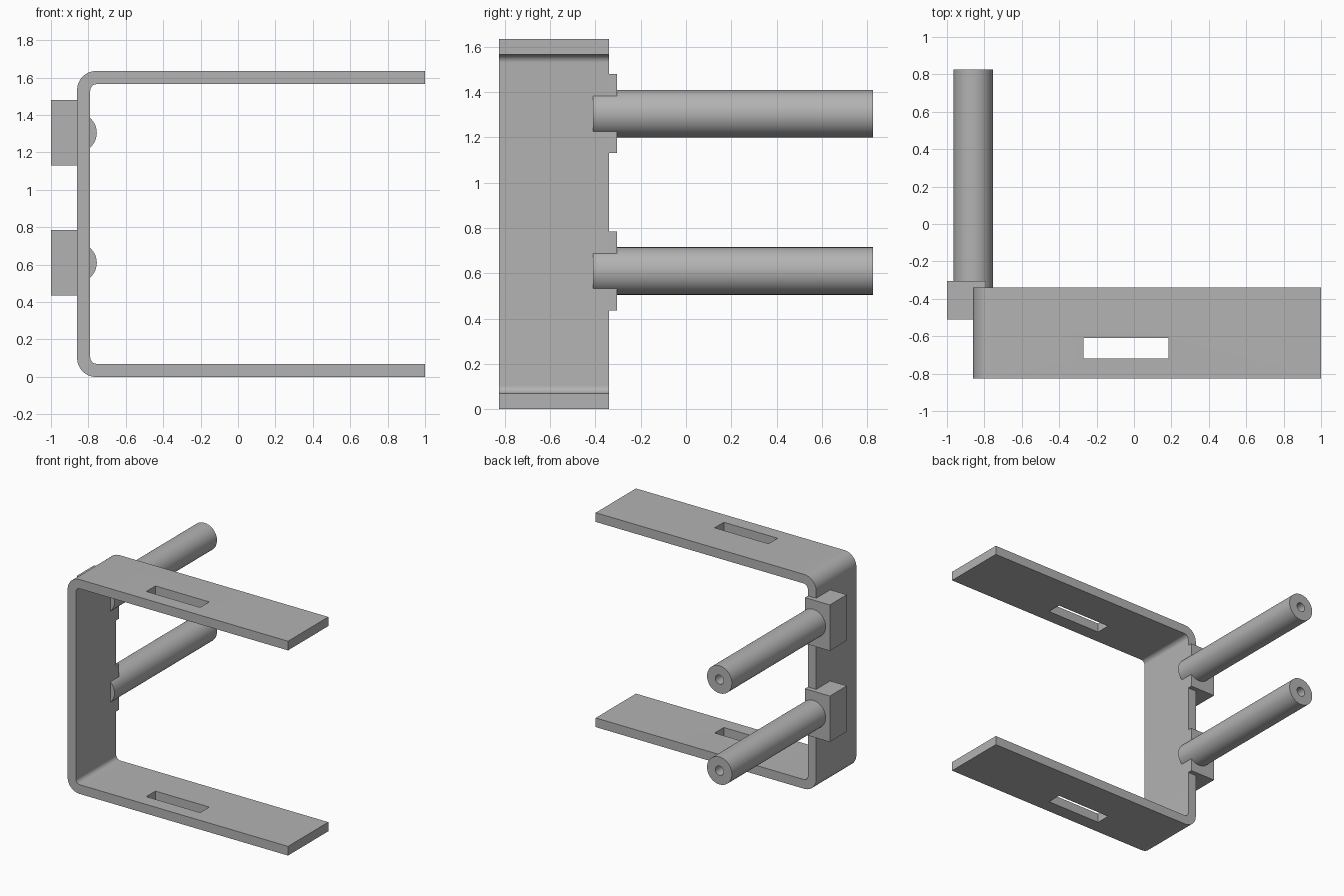
import bpy, bmesh, math
from mathutils import Matrix, Vector

cube = bpy.data.objects.get("Cube")
if cube:
    bpy.data.objects.remove(cube, do_unlink=True)

GREY = (0.45, 0.45, 0.45, 1)
metal = bpy.data.materials.new("plain grey")
metal.use_nodes = True
metal.diffuse_color = GREY
metal.node_tree.nodes["Principled BSDF"].inputs["Base Color"].default_value = GREY

FRONT, BACK = -0.825, 0.825
PLATE_BACK = -0.34
HEIGHT, THICK = 1.635, 0.07
WALL = -0.86                      # outer face of the upright wall
INNER = WALL + THICK
MID = HEIGHT / 2


def finish(name, bm, smooth=False):
    bmesh.ops.recalc_face_normals(bm, faces=bm.faces)
    mesh = bpy.data.meshes.new(name)
    bm.to_mesh(mesh)
    bm.free()
    mesh.materials.append(metal)
    obj = bpy.data.objects.new(name, mesh)
    bpy.context.collection.objects.link(obj)
    if smooth:
        bpy.ops.object.select_all(action='DESELECT')
        obj.select_set(True)
        bpy.context.view_layer.objects.active = obj
        bpy.ops.object.shade_smooth_by_angle(angle=math.radians(30))
    return obj


def box(name, low, high):
    low, high = Vector(low), Vector(high)
    bm = bmesh.new()
    bmesh.ops.create_cube(bm, size=1, matrix=Matrix.Translation((low + high) / 2)
                          @ Matrix.Diagonal((*(high - low), 1)))
    return finish(name, bm)


def bend(radius, inset, steps=12):
    """Lower corner arc, from the flange round to the wall."""
    cx, cz = WALL + inset + radius, inset + radius
    angles = [-math.pi / 2 * (1 + i / steps) for i in range(steps + 1)]
    return [(cx + radius * math.cos(a), cz + radius * math.sin(a)) for a in angles]


def mirrored(points):
    return [(x, HEIGHT - z) for x, z in reversed(points)]


# C-shaped bracket: bent strip extruded across its width
outer = [(1, 0)] + bend(0.1, 0)
inner = [(1, THICK)] + bend(0.035, THICK)
profile = outer + mirrored(outer) + (inner + mirrored(inner))[::-1]
bm = bmesh.new()
face = bm.faces.new([bm.verts.new((x, FRONT, z)) for x, z in profile])
ext = bmesh.ops.extrude_face_region(bm, geom=[face])
bmesh.ops.translate(bm, vec=(0, PLATE_BACK - FRONT, 0),
                    verts=[v for v in ext["geom"] if isinstance(v, bmesh.types.BMVert)])
bracket = finish("bracket", bm, smooth=True)

# One slot cut through both flanges
cutter = box("slot_cutter", (-0.27, -0.72, -0.2), (0.185, -0.61, HEIGHT + 0.2))
cutter.hide_render = True
cut = bracket.modifiers.new("slots", 'BOOLEAN')
cut.operation, cut.solver, cut.object = 'DIFFERENCE', 'EXACT', cutter
bpy.context.view_layer.objects.active = bracket
bpy.ops.object.modifier_move_to_index(modifier=cut.name, index=0)
bpy.ops.object.modifier_apply(modifier=cut.name)
bpy.data.objects.remove(cutter, do_unlink=True)


def rod(name, z, radius=0.105, bore=0.035, start=-0.41, depth=0.5):
    """Lathed rod along y with a blind bore in its back end."""
    outline = [(0, start), (radius, start), (radius, BACK),
               (bore, BACK), (bore, BACK - depth), (0, BACK - depth)]
    bm = bmesh.new()
    verts = [bm.verts.new((WALL + r, y, z)) for r, y in outline]
    edges = [bm.edges.new(pair) for pair in zip(verts, verts[1:])]
    bmesh.ops.spin(bm, geom=verts + edges, cent=(WALL, 0, z), axis=(0, 1, 0),
                   angle=math.tau, steps=48, use_duplicate=False)
    bmesh.ops.remove_doubles(bm, verts=bm.verts, dist=0.0001)
    bmesh.ops.dissolve_degenerate(bm, edges=bm.edges, dist=0.0001)
    return finish(name, bm, smooth=True)


# Mounting blocks clasping the wall edge, each holding a rod
for level, z in (("lower", 0.61), ("upper", 1.305)):
    box(level + "_block_outer", (-1, -0.51, z - 0.175), (WALL, -0.305, z + 0.175))
    box(level + "_block_lip", (WALL, PLATE_BACK, z - 0.175), (INNER, -0.305, z + 0.175))
    rod(level + "_rod", z)
